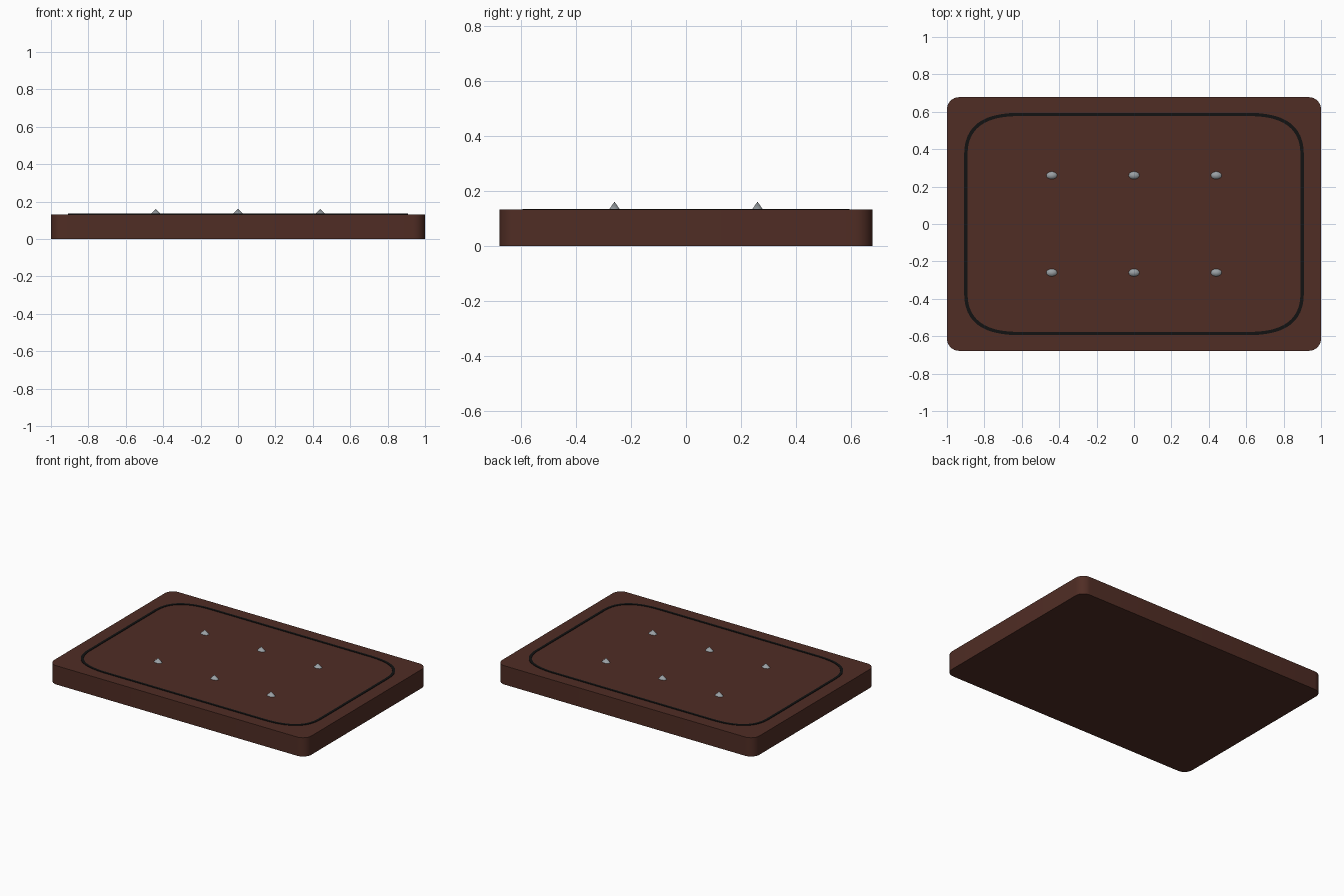
import bpy, bmesh, math
from mathutils import Vector

cube = bpy.data.objects.get("Cube")
if cube:
    bpy.data.objects.remove(cube)

TOP = 0.132


def material(name, rgb):
    m = bpy.data.materials.new(name)
    m.use_nodes = True
    m.diffuse_color = (*rgb, 1)
    m.node_tree.nodes["Principled BSDF"].inputs["Base Color"].default_value = (*rgb, 1)
    return m


def finish(name, bm, mat, smooth=True):
    bmesh.ops.recalc_face_normals(bm, faces=bm.faces)
    mesh = bpy.data.meshes.new(name)
    bm.to_mesh(mesh)
    bm.free()
    mesh.materials.append(mat)
    obj = bpy.data.objects.new(name, mesh)
    bpy.context.collection.objects.link(obj)
    if smooth:
        bpy.ops.object.select_all(action='DESELECT')
        obj.select_set(True)
        bpy.context.view_layer.objects.active = obj
        bpy.ops.object.shade_smooth_by_angle(angle=math.radians(35))
    return obj


def rounded_loop(hx, hy, cx, cy, steps, circular=False):
    """Counter-clockwise rectangle whose corners start cx, cy before each edge end."""
    quarter = []
    for i in range(steps + 1):
        t = i / steps
        if circular:
            a = t * math.pi / 2
            quarter.append((hx - cx + cx * math.cos(a), hy - cy + cy * math.sin(a)))
        else:
            quarter.append((hx - cx * t * t, hy - cy * (1 - t) ** 2))
    back = quarter[::-1]
    return (quarter + [(-x, y) for x, y in back]
            + [(-x, -y) for x, y in quarter] + [(x, -y) for x, y in back])


wood = material("dark_brown_wood", (0.08, 0.026, 0.018))
black = material("black_groove", (0.006, 0.006, 0.006))
steel = material("grey_steel", (0.32, 0.35, 0.37))

# Board: rounded slab
bm = bmesh.new()
base = bm.faces.new([bm.verts.new((x, y, 0))
                     for x, y in rounded_loop(1, 0.678, 0.065, 0.065, 8, True)])
slab = bmesh.ops.extrude_face_region(bm, geom=[base])
bmesh.ops.translate(bm, vec=(0, 0, TOP),
                    verts=[v for v in slab["geom"] if isinstance(v, bmesh.types.BMVert)])
finish("board", bm, wood)

# Juice groove: thin closed band just proud of the top
bm = bmesh.new()
outer = rounded_loop(0.908, 0.594, 0.29, 0.22, 12)
inner = rounded_loop(0.89, 0.577, 0.272, 0.203, 12)
rings = [[bm.verts.new((x, y, z)) for x, y in loop]
         for loop, z in ((outer, TOP - 0.002), (outer, TOP + 0.003),
                         (inner, TOP + 0.003), (inner, TOP - 0.002))]
n = len(outer)
for k in range(4):
    a, b = rings[k], rings[(k + 1) % 4]
    for i in range(n):
        j = (i + 1) % n
        bm.faces.new((a[i], a[j], b[j], b[i]))
finish("groove_band", bm, black)

# Spikes: two rows of three small oval cones
for row, y in (("front", -0.26), ("back", 0.26)):
    for side, x in (("right", -0.44), ("middle", 0), ("left", 0.44)):
        bm = bmesh.new()
        bmesh.ops.create_cone(bm, cap_ends=True, segments=16, radius1=0.03,
                              radius2=0, depth=0.03)
        bmesh.ops.scale(bm, vec=(1, 0.7, 1), verts=bm.verts)
        bmesh.ops.translate(bm, vec=Vector((x, y, TOP + 0.014)), verts=bm.verts)
        finish(f"spike_{row}_{side}", bm, steel)
